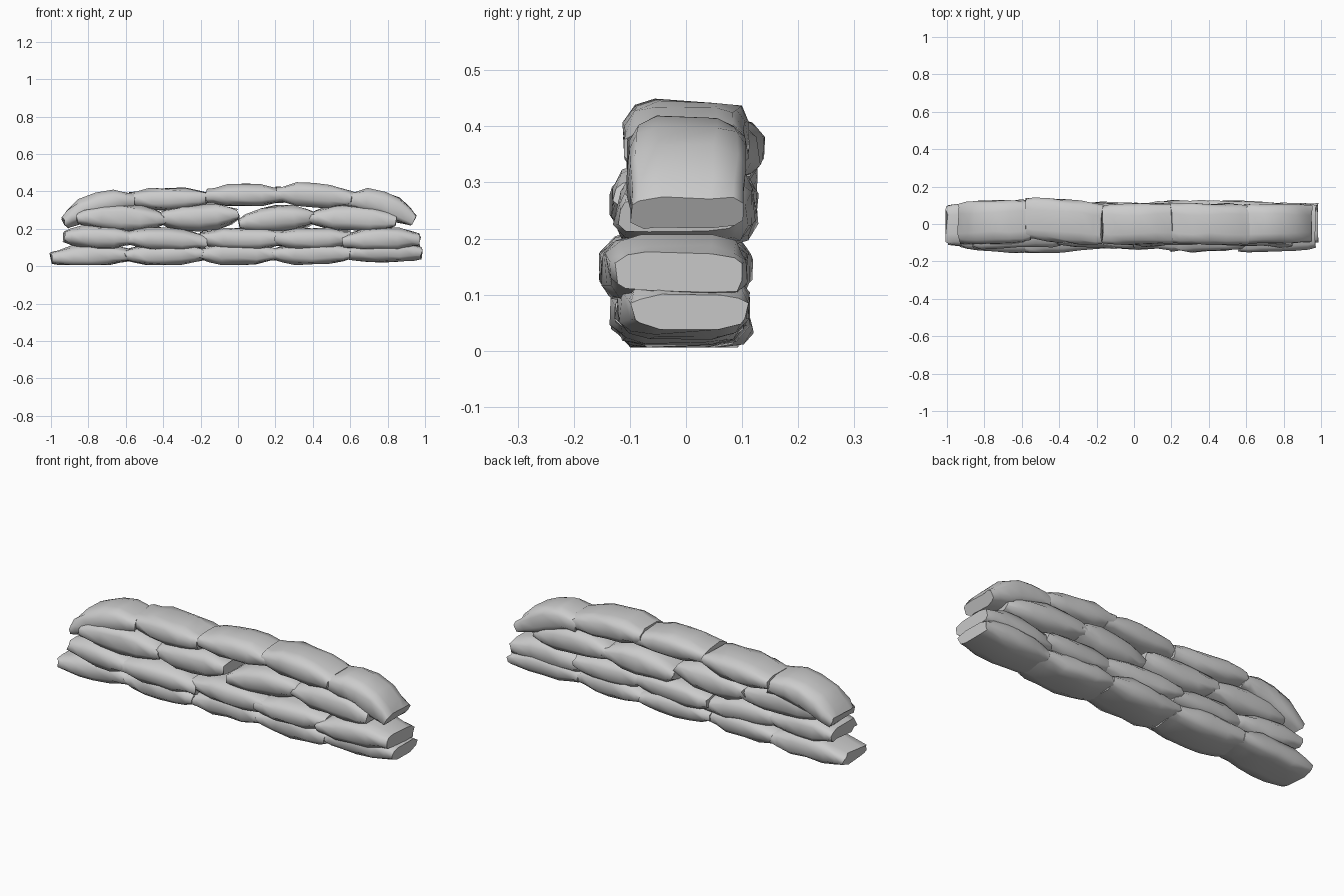
import bpy, bmesh, math, random
from mathutils import Vector

if "Cube" in bpy.data.objects:
    bpy.data.objects.remove(bpy.data.objects["Cube"])

random.seed(4)
SIDES = 12


def power(v, e):
    return math.copysign(abs(v) ** e, v)


def interp(pts, t):
    # smooth curve through the left, middle and right heights
    a, b, c = pts
    return a * (1 - t) * (1 - 2 * t) + 4 * b * t * (1 - t) + c * t * (2 * t - 1)


def sandbag(name, x0, x1, path, height, y=0.0, width=0.23, yaw=0.0, ends=(0.3, 0.3), flat=False):
    """Pillow lofted along x: full in the middle, pinched to wide seams at the ends."""
    bm = bmesh.new()
    rings = []
    stations = [(0, ends[0], .92), (.1, .68, .97), (.28, .96, 1), (.5, 1.0, 1),
                (.72, .96, 1), (.9, .68, .97), (1, ends[1], .92)]
    xm = (x0 + x1) / 2
    for i, (t, hs, ws) in enumerate(stations):
        x = x0 + (x1 - x0) * t
        # section follows the slope of the bag's centre line
        slope = (interp(path, t + .01) - interp(path, t - .01)) / (.02 * (x1 - x0))
        tilt = math.atan(slope) * 0.8
        cz = interp(path, t)
        ring = []
        for k in range(SIDES):
            a = 2 * math.pi * (k + .5) / SIDES
            u = power(math.cos(a), .55) * width / 2 * ws
            v = power(math.sin(a), .65) * height / 2 * hs
            px = x - v * math.sin(tilt) + random.uniform(-.008, .008)
            py = y + u + (x - xm) * yaw + random.uniform(-.007, .007)
            pz = cz + v * math.cos(tilt) + random.uniform(-.005, .005)
            if flat:
                pz = max(pz, .006)
            ring.append(bm.verts.new((px, py, pz)))
        rings.append(ring)
    for r, s in zip(rings, rings[1:]):
        for k in range(SIDES):
            n = (k + 1) % SIDES
            bm.faces.new((r[k], r[n], s[n], s[k]))
    bm.faces.new(rings[0])
    bm.faces.new(rings[-1])
    bmesh.ops.recalc_face_normals(bm, faces=bm.faces)
    for f in bm.faces:
        f.smooth = len(f.verts) == 4
    me = bpy.data.meshes.new(name)
    bm.to_mesh(me)
    bm.free()
    ob = bpy.data.objects.new(name, me)
    bpy.context.collection.objects.link(ob)
    return ob


# Bottom course
bottom = [(-1.0, -.58, (.045, .058, .06), 0.0, .02), (-.60, -.19, (.06, .06, .065), -.01, -.05),
          (-.20, .21, (.065, .066, .065), -.005, .03), (.19, .60, (.065, .066, .07), -.015, -.04),
          (.58, .98, (.07, .08, .07), -.005, .06)]
for i, (a, b, p, y, yaw) in enumerate(bottom):
    sandbag(f"bottom_bag_{i + 1}", a, b, p, .12, y, .23, yaw, (.5, .5), True)

# Second course
second = [(-.93, -.56, (.16, .155, .15), -.02, -.06), (-.60, -.17, (.15, .145, .13), -.025, .05),
          (-.20, .24, (.15, .145, .15), -.01, -.05), (.20, .60, (.15, .145, .15), -.02, .05),
          (.56, .97, (.13, .145, .14), -.02, .05)]
for i, (a, b, p, y, yaw) in enumerate(second):
    sandbag(f"second_bag_{i + 1}", a, b, p, .125, y, .25, yaw, (.5, .6))

# Third course
third = [(-.86, -.39, (.26, .26, .25), -.01, .03), (-.42, .0, (.26, .258, .28), -.005, -.05),
         (.01, .41, (.23, .255, .26), .005, .06), (.38, .84, (.26, .258, .24), 0.0, -.05)]
for i, (a, b, p, y, yaw) in enumerate(third):
    sandbag(f"third_bag_{i + 1}", a, b, p, .14, y, .24, yaw, (.4, .4))

# Top course, with the end bags drooping over the sides
top = [("top_left_end", -.93, -.56, (.235, .33, .345), .135, .01, .23, .04, (.5, .65)),
       ("top_bag_1", -.58, -.17, (.36, .36, .365), .12, .015, .23, -.09, (.6, .55)),
       ("top_bag_2", -.17, .24, (.375, .38, .375), .12, 0.0, .215, .02, (.6, .6)),
       ("top_bag_3", .20, .61, (.385, .38, .36), .13, 0.0, .22, -.02, (.6, .6)),
       ("top_right_end", .59, .94, (.35, .335, .245), .14, 0.0, .215, 0.0, (.65, .5))]
for args in top:
    sandbag(*args)
